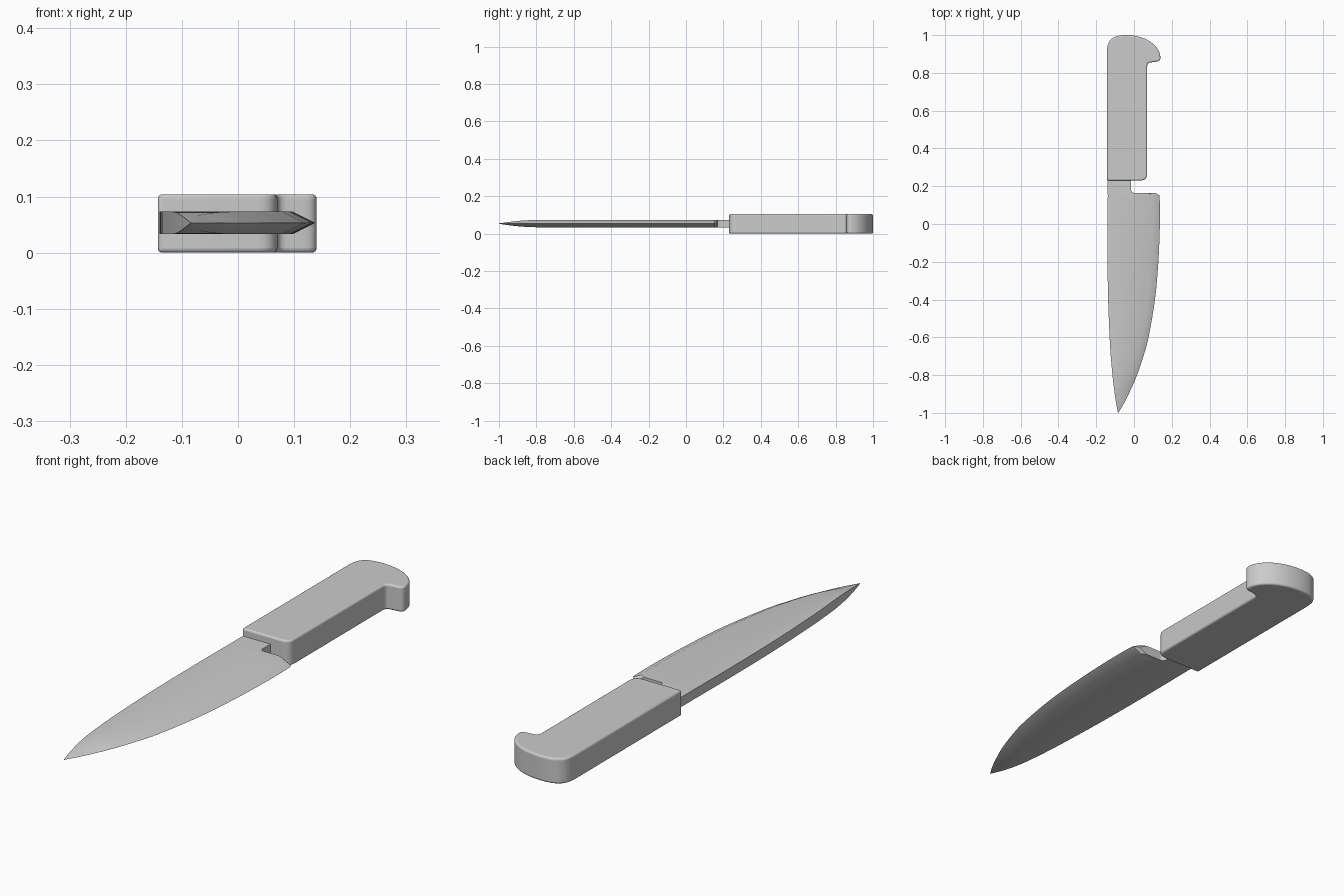
import bpy, bmesh
from mathutils import Vector

if "Cube" in bpy.data.objects:
    bpy.data.objects.remove(bpy.data.objects["Cube"])

MID = 0.053


def finish(name, bm, bevel=0.0, angle=25):
    bmesh.ops.recalc_face_normals(bm, faces=bm.faces)
    mesh = bpy.data.meshes.new(name)
    bm.to_mesh(mesh)
    bm.free()
    ob = bpy.data.objects.new(name, mesh)
    bpy.context.collection.objects.link(ob)
    if bevel:
        mod = ob.modifiers.new("round_edges", "BEVEL")
        mod.width, mod.segments = bevel, 4
        mod.limit_method, mod.angle_limit = "ANGLE", 0.7
        mod.use_clamp_overlap = False
    bpy.ops.object.select_all(action="DESELECT")
    bpy.context.view_layer.objects.active = ob
    ob.select_set(True)
    bpy.ops.object.shade_smooth_by_angle(angle=angle * 3.14159 / 180)
    return ob


def cubic(a, b, c, d, n):
    a, b, c, d = map(Vector, (a, b, c, d))
    pts = []
    for i in range(n + 1):
        t = i / n
        u = 1 - t
        pts.append(a * u**3 + b * 3 * u * u * t + c * 3 * u * t * t + d * t**3)
    return pts


def prism(name, outline, z0, z1, bevel=0.0):
    bm = bmesh.new()
    face = bm.faces.new([bm.verts.new((p[0], p[1], z0)) for p in outline])
    ext = bmesh.ops.extrude_face_region(bm, geom=[face])
    top = [v for v in ext["geom"] if isinstance(v, bmesh.types.BMVert)]
    bmesh.ops.translate(bm, verts=top, vec=(0, 0, z1 - z0))
    return finish(name, bm, bevel)


def spline(rows, steps):
    # Catmull-Rom through the stations
    rows = [Vector(r) for r in rows]
    out = []
    for i in range(len(rows) - 1):
        p0, p1 = rows[max(i - 1, 0)], rows[i]
        p2, p3 = rows[i + 1], rows[min(i + 2, len(rows) - 1)]
        for s in range(steps):
            t = s / steps
            out.append(0.5 * (2 * p1 + (p2 - p0) * t + (2 * p0 - 5 * p1 + 4 * p2 - p3) * t * t
                              + (3 * p1 - p0 - 3 * p2 + p3) * t**3))
    return out + [rows[-1]]


# Handle: outline with a rounded front corner and a hooked pommel
outline = [(-0.143, 0.23)]
outline += cubic((0.035, 0.23), (0.058, 0.231), (0.07, 0.243), (0.07, 0.268), 6)
outline += cubic((0.07, 0.835), (0.07, 0.85), (0.077, 0.856), (0.092, 0.856), 5)
outline += cubic((0.118, 0.859), (0.134, 0.861), (0.14, 0.868), (0.14, 0.88), 5)
outline += cubic((0.14, 0.88), (0.137, 0.95), (0.055, 1.0), (-0.04, 1.0), 14)[1:]
outline += cubic((-0.04, 1.0), (-0.115, 1.0), (-0.143, 0.975), (-0.143, 0.915), 10)[1:]
prism("handle", outline, 0.0, 0.104, bevel=0.008)

# Tang: runs from the heel into the handle, with a small fillet at the notch
tang = [(-0.139, 0.165), (0.0, 0.165)]
tang += cubic((0.0, 0.165), (-0.01, 0.166), (-0.015, 0.17), (-0.015, 0.182), 4)[1:]
tang += [(-0.015, 0.26), (-0.139, 0.26)]
prism("tang", tang, 0.033, 0.073)

# Blade stations: y, spine x, edge x, half thickness
stations = [
    (0.165, -0.139, 0.110, 0.020), (0.155, -0.139, 0.130, 0.020),
    (0.135, -0.139, 0.136, 0.020), (0.0, -0.140, 0.137, 0.020),
    (-0.2, -0.140, 0.129, 0.020), (-0.4, -0.137, 0.111, 0.020),
    (-0.6, -0.129, 0.077, 0.020), (-0.7, -0.123, 0.050, 0.020),
    (-0.8, -0.114, 0.016, 0.0195), (-0.87, -0.106, -0.014, 0.0165),
    (-0.94, -0.096, -0.048, 0.0095), (-1.0, -0.085, -0.083, 0.001),
]
bm = bmesh.new()
rings = []
for y, spine, edge, t in spline(stations, 4):
    shoulder = edge - min(0.04, 0.6 * (edge - spine))
    section = [(spine, t), (shoulder, t), (edge, 0), (shoulder, -t), (spine, -t)]
    rings.append([bm.verts.new((x, y, MID + z)) for x, z in section])
for a, b in zip(rings, rings[1:]):
    for i in range(5):
        j = (i + 1) % 5
        bm.faces.new((a[i], a[j], b[j], b[i]))
bm.faces.new(rings[0])
bm.faces.new(rings[-1])
finish("blade", bm, angle=30)
